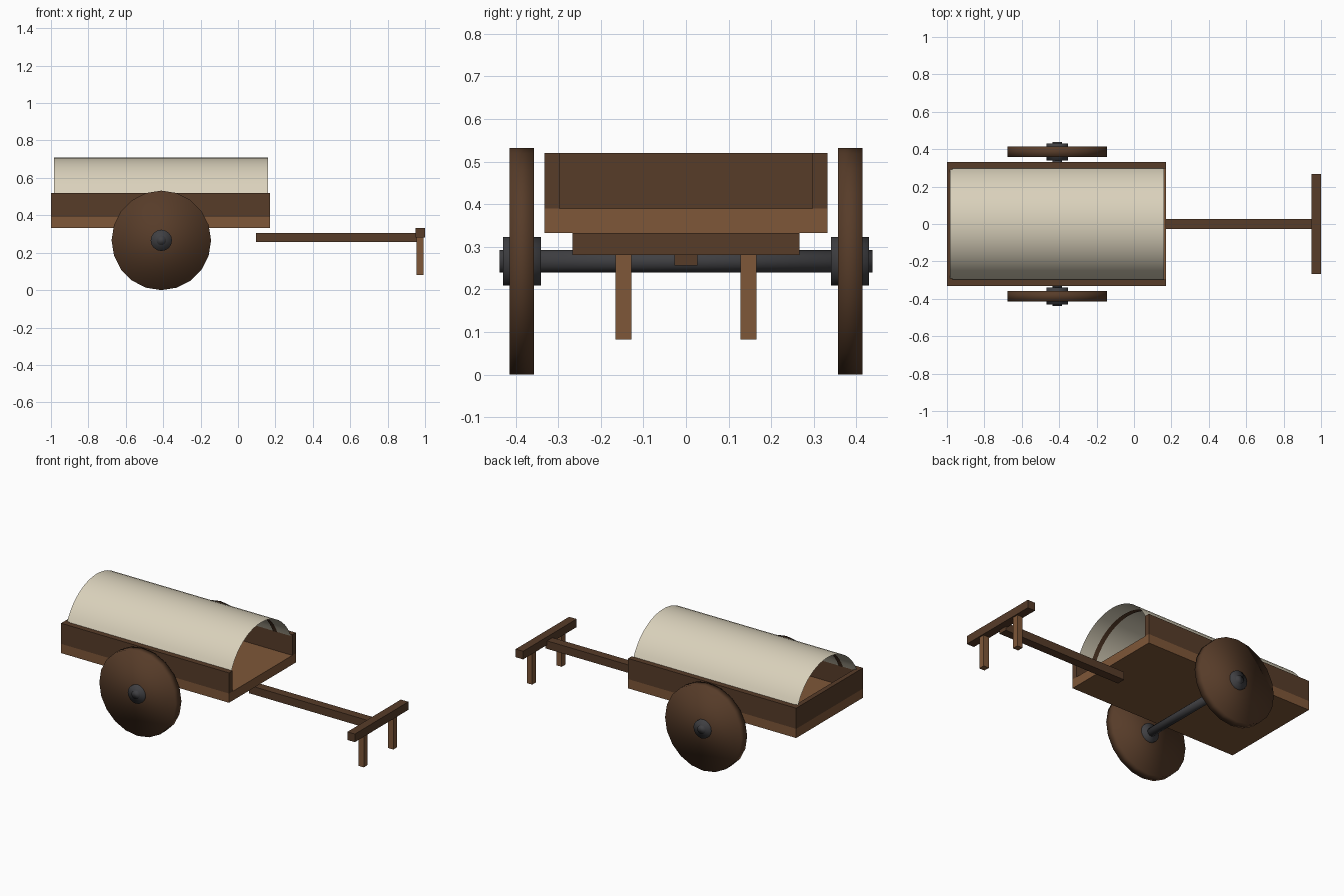
import bpy, math
from mathutils import Matrix

if "Cube" in bpy.data.objects:
    bpy.data.objects.remove(bpy.data.objects["Cube"])


def material(name, color):
    m = bpy.data.materials.new(name)
    m.diffuse_color = (*color, 1)
    m.use_nodes = True
    m.node_tree.nodes["Principled BSDF"].inputs["Base Color"].default_value = m.diffuse_color
    return m


DARK = material("dark_wood", (0.095, 0.045, 0.022))
LIGHT = material("light_wood", (0.21, 0.095, 0.04))
IRON = material("iron", (0.05, 0.05, 0.055))
CLOTH = material("canvas", (0.70, 0.64, 0.50))


def box(name, x, y, z, mat):
    """Box from (min, max) ranges on each axis."""
    mid = [(a + b) / 2 for a, b in (x, y, z)]
    bpy.ops.mesh.primitive_cube_add(size=1, location=mid)
    o = bpy.context.object
    o.name = name
    o.scale = [b - a for a, b in (x, y, z)]
    o.data.materials.append(mat)
    return o


def disc(name, radius, y, mat, sides=20):
    """Smooth cylinder along y, on the axle line."""
    bpy.ops.mesh.primitive_cylinder_add(
        vertices=sides, radius=radius, depth=y[1] - y[0],
        location=(-0.41, (y[0] + y[1]) / 2, 0.266), rotation=(math.pi / 2, 0, 0))
    o = bpy.context.object
    o.name = name
    o.data.materials.append(mat)
    bpy.ops.object.shade_smooth()
    return o


def arch(name, x, half, base, top, mat, steps=20):
    """Open sheet bent to a circular arc, running along x."""
    rise = top - base
    r = (half * half + rise * rise) / (2 * rise)
    cz = top - r
    a = math.asin(half / r)
    verts, faces = [], []
    for i in range(steps + 1):
        t = -a + 2 * a * i / steps
        verts += [(px, r * math.sin(t), cz + r * math.cos(t)) for px in x]
    for i in range(steps):
        k = 2 * i
        faces.append((k, k + 1, k + 3, k + 2))
    me = bpy.data.meshes.new(name)
    me.from_pydata(verts, [], faces)
    me.materials.append(mat)
    me.shade_smooth()
    o = bpy.data.objects.new(name, me)
    bpy.context.collection.objects.link(o)
    return o


# cart bed, side walls and tail wall (front is open)
box("bed", (-1, 0.17), (-0.332, 0.332), (0.332, 0.39), LIGHT)
for s, side in ((-1, "right"), (1, "left")):
    y = sorted((s * 0.297, s * 0.332))
    box(side + "_wall", (-1, 0.17), y, (0.39, 0.52), DARK)
box("tail_wall", (-1, -0.97), (-0.297, 0.297), (0.39, 0.52), DARK)

# canvas cover and thin hoops beneath it
arch("canvas_cover", (-0.985, 0.16), 0.296, 0.51, 0.708, CLOTH)
for i, hx in enumerate((-0.875, -0.41, 0.055)):
    arch(f"hoop_{i + 1}", (hx - 0.015, hx + 0.015), 0.291, 0.51, 0.703, DARK)

# axle, wheels and hubs
disc("axle", 0.026, (-0.438, 0.438), IRON, 12)
for s, side in ((-1, "right"), (1, "left")):
    disc(side + "_wheel", 0.266, sorted((s * 0.357, s * 0.414)), DARK)
    disc(side + "_hub", 0.057, sorted((s * 0.34, s * 0.43)), IRON, 16)

# draw shaft, yoke bar and prop legs
box("draw_shaft", (0.095, 0.96), (-0.027, 0.027), (0.256, 0.306), DARK)
box("yoke_bar", (0.948, 1.0), (-0.266, 0.266), (0.281, 0.332), DARK)
for s, side in ((-1, "right"), (1, "left")):
    box(side + "_prop_leg", (0.955, 0.992), sorted((s * 0.128, s * 0.166)),
        (0.082, 0.282), LIGHT)
